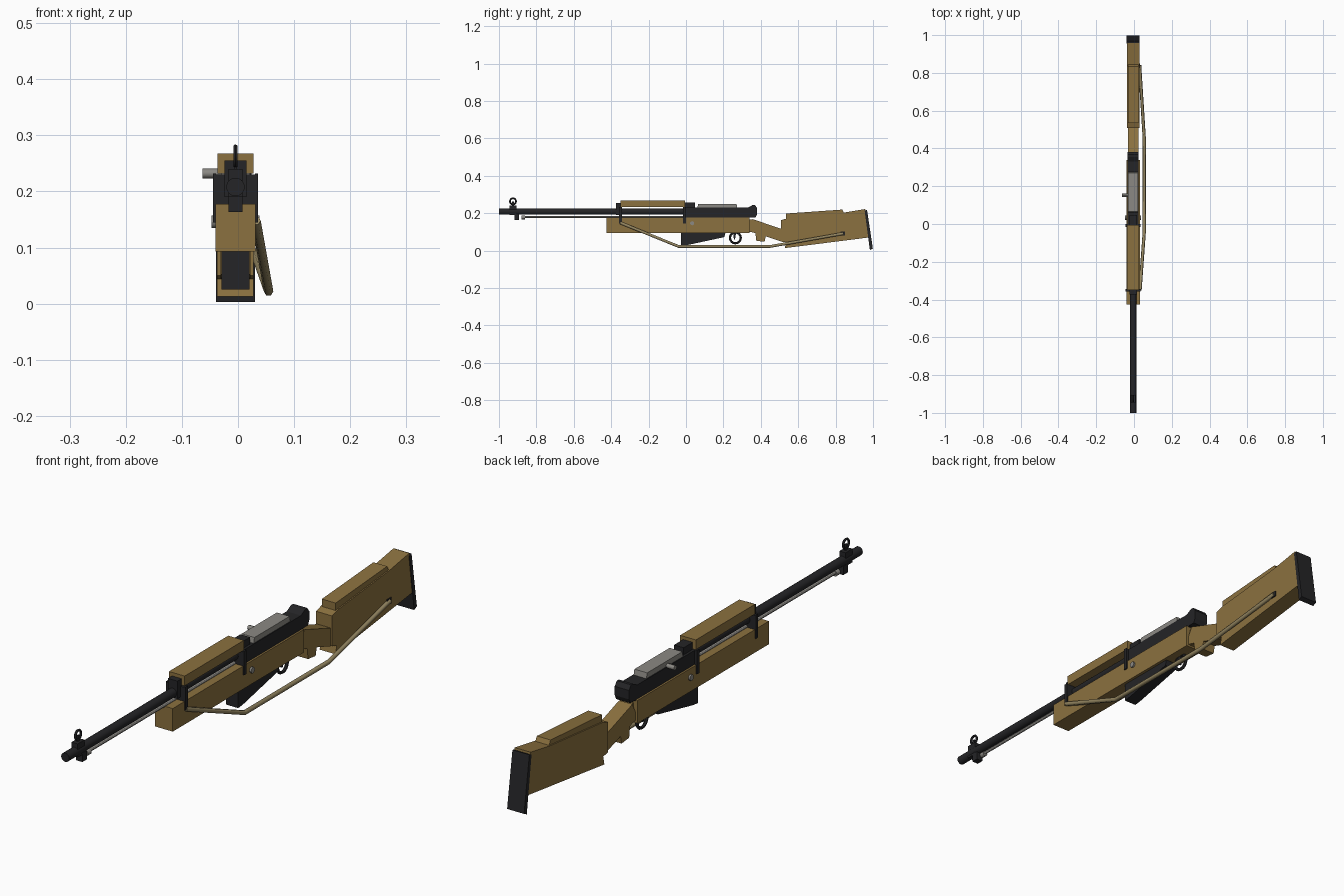
import bpy, bmesh, math
from mathutils import Vector

if "Cube" in bpy.data.objects:
    bpy.data.objects.remove(bpy.data.objects["Cube"])

CX = -0.0045  # centre line of the rifle body


def mat(name, c):
    m = bpy.data.materials.new(name)
    m.diffuse_color = (*c, 1)
    m.use_nodes = True
    m.node_tree.nodes["Principled BSDF"].inputs["Base Color"].default_value = m.diffuse_color
    return m


WOOD = mat("wood", (0.26, 0.165, 0.05))
DARK = mat("dark_steel", (0.018, 0.018, 0.02))
STEEL = mat("steel", (0.26, 0.25, 0.23))
STRAP = mat("strap", (0.30, 0.24, 0.12))


def add(name, bm, m):
    bmesh.ops.recalc_face_normals(bm, faces=bm.faces)
    me = bpy.data.meshes.new(name)
    bm.to_mesh(me)
    bm.free()
    me.materials.append(m)
    ob = bpy.data.objects.new(name, me)
    bpy.context.collection.objects.link(ob)
    return ob


def prism(name, pts, half, m, cx=CX):
    """Side profile of (y, z) points extruded across x."""
    bm = bmesh.new()
    f = bm.faces.new([bm.verts.new((cx - half, y, z)) for y, z in pts])
    r = bmesh.ops.extrude_face_region(bm, geom=[f])
    bmesh.ops.translate(bm, vec=(2 * half, 0, 0),
                        verts=[v for v in r["geom"] if isinstance(v, bmesh.types.BMVert)])
    return add(name, bm, m)


def box(name, y0, y1, z0, z1, half, m, cx=CX):
    return prism(name, [(y0, z0), (y1, z0), (y1, z1), (y0, z1)], half, m, cx)


def rod(name, a, b, r, m, sides=12):
    a, b = Vector(a), Vector(b)
    bm = bmesh.new()
    bmesh.ops.create_cone(bm, cap_ends=True, segments=sides, radius1=r, radius2=r, depth=(b - a).length)
    ob = add(name, bm, m)
    ob.rotation_euler = (b - a).to_track_quat('Z', 'Y').to_euler()
    ob.location = (a + b) / 2
    return ob


def ring(name, y, z, R, r, m):
    bpy.ops.mesh.primitive_torus_add(major_radius=R, minor_radius=r, major_segments=16,
                                     minor_segments=6, location=(CX, y, z),
                                     rotation=(0, math.pi / 2, 0))
    ob = bpy.context.object
    ob.name = name
    ob.data.materials.append(m)
    return ob


# Barrel and cleaning rod
rod("barrel", (CX, -1, 0.208), (CX, 0.02, 0.208), 0.0165, DARK, 16)
rod("cleaning_rod", (CX, -0.88, 0.18), (CX, -0.01, 0.18), 0.006, STEEL)
rod("cleaning_rod_tip", (CX, -0.88, 0.177), (CX, -0.86, 0.177), 0.01, STEEL)

# Front sight
ring("sight_ring", -0.925, 0.263, 0.0165, 0.0045, DARK)
box("sight_post", -0.93, -0.92, 0.235, 0.262, 0.003, DARK)
box("sight_base", -0.945, -0.905, 0.19, 0.24, 0.0125, DARK)
box("rod_holder", -0.918, -0.892, 0.163, 0.195, 0.0125, DARK)

# Wooden fore-end and handguard
box("fore_end", -0.425, 0.34, 0.093, 0.178, 0.036, WOOD)
box("handguard", -0.35, -0.005, 0.232, 0.268, 0.032, WOOD)

# Barrel bands: cross piece above the wood and a strap on each side
for name, y in (("front", -0.35), ("rear", -0.008)):
    box(name + "_band", y - 0.007, y + 0.007, 0.178, 0.23, 0.039, DARK)
    for s, tag in ((-1, "left"), (1, "right")):
        box(f"{name}_band_strap_{tag}", y - 0.007, y + 0.007, 0.145, 0.232, 0.0025, DARK, CX + s * 0.0375)
box("front_band_block", -0.374, -0.345, 0.19, 0.255, 0.0195, DARK)

# Receiver and rear sight
box("receiver", -0.01, 0.345, 0.176, 0.23, 0.029, DARK)
prism("receiver_tail", [(0.33, 0.178), (0.372, 0.178), (0.38, 0.195), (0.38, 0.228),
                        (0.368, 0.244), (0.355, 0.243), (0.33, 0.229)], 0.029, DARK)
box("rear_sight_block", -0.005, 0.048, 0.225, 0.256, 0.0195, DARK)

# Bolt cover with handle
prism("bolt_cover", [(0.06, 0.226), (0.275, 0.226), (0.27, 0.25), (0.065, 0.25)], 0.026, STEEL)
rod("bolt_handle", (-0.063, 0.152, 0.232), (-0.02, 0.152, 0.232), 0.0085, STEEL)
rod("cross_pin", (-0.047, 0.033, 0.146), (0.038, 0.033, 0.146), 0.011, STEEL)

# Magazine and trigger guard
prism("magazine", [(-0.028, 0.1), (-0.028, 0.025), (0.0, 0.028), (0.205, 0.072), (0.212, 0.1)], 0.025, DARK)
ring("trigger_guard", 0.264, 0.068, 0.029, 0.006, DARK)
prism("trigger", [(0.252, 0.095), (0.268, 0.095), (0.262, 0.06), (0.256, 0.06)], 0.004, DARK)

# Wrist, grip and butt
prism("wrist", [(0.357, 0.168), (0.52, 0.112), (0.52, 0.045), (0.43, 0.075), (0.34, 0.102), (0.338, 0.13)],
      0.027, WOOD)
box("wrist_joint", 0.33, 0.365, 0.1, 0.165, 0.02, WOOD)
prism("grip_stub", [(0.376, 0.052), (0.42, 0.047), (0.428, 0.085), (0.37, 0.1)], 0.027, WOOD)
prism("butt", [(0.508, 0.162), (0.54, 0.172), (0.84, 0.202), (0.958, 0.222),
               (0.978, 0.07), (0.528, 0.013), (0.535, 0.044), (0.508, 0.05)], 0.0325, WOOD)
prism("cheek_rest", [(0.535, 0.165), (0.535, 0.198), (0.835, 0.219), (0.845, 0.2)], 0.028, WOOD)
prism("butt_plate", [(0.955, 0.213), (0.968, 0.217), (0.999, 0.011), (0.983, 0.003)], 0.0345, DARK)
box("sling_slot", 0.825, 0.85, 0.08, 0.101, 0.003, DARK, 0.0285)

# Sling hanging on the right side
cu = bpy.data.curves.new("sling", 'CURVE')
cu.dimensions = '3D'
cu.bevel_depth = 0.0085
cu.bevel_resolution = 1
cu.use_fill_caps = True
sp = cu.splines.new('POLY')
path = [(0.032, -0.35, 0.148), (0.0545, -0.04, 0.022), (0.0545, 0.45, 0.022), (0.03, 0.84, 0.091)]
sp.points.add(len(path) - 1)
for p, c in zip(sp.points, path):
    p.co = (*c, 1)
cu.materials.append(STRAP)
bpy.context.collection.objects.link(bpy.data.objects.new("sling", cu))

# Smooth the round parts only
for ob in bpy.context.scene.objects:
    ob.select_set(ob.name in {"barrel", "cleaning_rod", "cleaning_rod_tip", "bolt_handle",
                              "cross_pin", "sight_ring", "trigger_guard"})
bpy.context.view_layer.objects.active = bpy.data.objects["barrel"]
bpy.ops.object.shade_smooth_by_angle()
